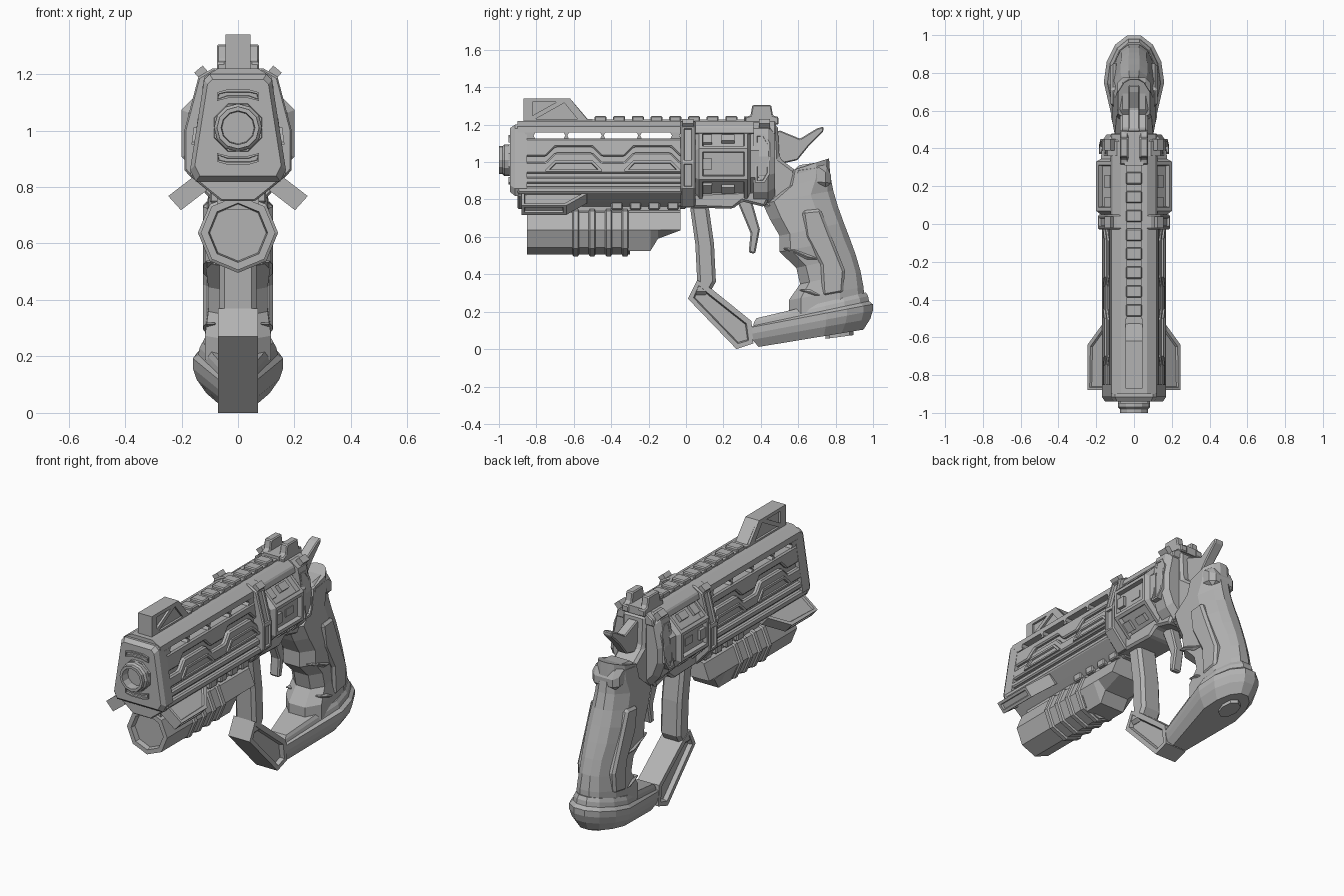
import bpy, bmesh
from math import sin, cos, pi

cube = bpy.data.objects.get("Cube")
if cube:
    bpy.data.objects.remove(cube)

grey = bpy.data.materials.new("gunmetal_grey")
grey.use_nodes = True
grey.diffuse_color = (.45, .45, .45, 1)
grey.node_tree.nodes["Principled BSDF"].inputs["Base Color"].default_value = grey.diffuse_color


def solid(name, rings, bevel=0, panel_faces=None, border=.015, depth=.012, mirror=False):
    """Loft closed rings of points; faces whose normal passes panel_faces get a sunken panel."""
    bm = bmesh.new()
    loops = [[bm.verts.new(point) for point in ring] for ring in rings]
    for ring, following in zip(loops, loops[1:]):
        for i in range(len(ring)):
            bm.faces.new((ring[i - 1], ring[i], following[i], following[i - 1]))
    bm.faces.new(loops[0])
    bm.faces.new(loops[-1])
    bmesh.ops.recalc_face_normals(bm, faces=bm.faces)
    if panel_faces:
        bm.normal_update()
        faces = [face for face in bm.faces if panel_faces(face.normal)]
        bmesh.ops.inset_individual(bm, faces=faces, thickness=border)
        bmesh.ops.inset_individual(bm, faces=faces, thickness=border / 4, depth=-depth)
    mesh = bpy.data.meshes.new(name)
    bm.to_mesh(mesh)
    bm.free()
    mesh.materials.append(grey)
    part = bpy.data.objects.new(name, mesh)
    bpy.context.collection.objects.link(part)
    if mirror:
        part.modifiers.new("Mirror", 'MIRROR').use_mirror_merge = False
    if bevel:
        chamfer = part.modifiers.new("Bevel", 'BEVEL')
        chamfer.width, chamfer.segments, chamfer.angle_limit = bevel, 1, .6


def sideways(normal):
    return abs(normal.x) > .9


def around(normal):
    return abs(normal.y) < .1


def both_sides(half):
    """Complete a half outline by mirroring its first coordinate."""
    return half + [(-across, other) for across, other in reversed(half)]


def slab(name, outline, half_width, inner=None, **options):
    """Side outline (y, z) given thickness across x; with inner it is a mirrored pair."""
    start = -half_width if inner is None else inner
    rings = [[(x, y, z) for y, z in outline] for x in (start, half_width)]
    solid(name, rings, mirror=inner is not None, **options)


def box(front, back, low, high):
    return [(front, low), (back, low), (back, high), (front, high)]


def ribbon(spine, half):
    """Outline of constant width along y, following a spine of (y, z) points."""
    return [(y - half, z) for y, z in spine] + [(y + half, z) for y, z in reversed(spine)]


def bar(name, half, front, back, taper_front=0, taper_back=0, **options):
    """Half section (x, z) run along y, with optional chamfered ends."""
    section = both_sides(half)
    middle = sum(z for x, z in section) / len(section)
    stations = [(front, 1 - taper_front), (front + taper_front / 4, 1),
                (back - taper_back / 4, 1), (back, 1 - taper_back)]
    if not taper_front:
        stations.pop(0)
    if not taper_back:
        stations.pop()
    solid(name, [[(x * s, y, middle + (z - middle) * s) for x, z in section] for y, s in stations], **options)


def tube(name, sides, height, stations, turn=0, **options):
    """Faceted round body along y; stations are (y, radius)."""
    angles = [2 * pi * i / sides + turn for i in range(sides)]
    solid(name, [[(r * cos(a), y, height + r * sin(a)) for a in angles] for y, r in stations], **options)


def barrel_half(z):
    return .165 - .13 * (z - .84)


def side_plate(name, outline, proud=0, bevel=.008, **options):
    """Plate lying on the sloping barrel side, on both sides."""
    rings = [[(barrel_half(z) + x, y, z) for y, z in outline] for x in (-.035, proud)]
    solid(name, rings, bevel=bevel, mirror=True, **options)


# Barrel core, top cover, collar and underside
front, back = -.9, 0
vent_low, vent_high = 1.125, 1.158
core = [(barrel_half(z) - .02, z) for z in (vent_low, .84)]
bar("barrel_core", core, front, back)
bar("barrel_top", [(.07, 1.22), (.12, 1.19), (barrel_half(vent_high), vent_high)], front, back)
bar("front_collar", [(.1, 1.2), (.12, 1.18), (.17, .86), (.15, .82)], front - .04, front + .05, taper_front=.1)
bar("barrel_underside", [(.16, .87), (.17, .84), (.11, .79), (.06, .75)], front, back, bevel=.006)

# Pillars between the long vent slots
for k in range(5):
    middle = -.835 + .195 * k
    half = .005 if 0 < k < 4 else .02
    flare = [(half + .009, vent_low), (half, (vent_low + vent_high) / 2), (half + .009, vent_high)]
    slab("vent_pillar", [(middle + y, z) for y, z in both_sides(flare)], half_width=.125)

# Layered side armour with stepped edges
hump_centers = (-.6, -.18)
rise, reach = .05, .1


def stepped_edge(low):
    edge = [(front, low)]
    for center in hump_centers:
        start, end = center - reach, center + reach
        edge += [(start - rise, low), (start, low + rise), (end, low + rise), (end + rise, low)]
    return edge


side_plate("upper_side_plate", stepped_edge(1.03) + [(back, 1.03), (back, vent_low), (front, vent_low)])
side_plate("middle_side_plate", stepped_edge(1) + [(back, 1), (back, .94), (front, .94)], proud=.004)
for center in hump_centers:
    start, end = center - reach, center + reach
    outline = [(start - rise, .95), (start - rise, .96), (start, .96 + rise),
               (end, .96 + rise), (end + rise, .96), (end + rise, .95)]
    side_plate("side_panel", outline, proud=.014, bevel=0, panel_faces=sideways)
for name, low in (("lower_side_rail", .885), ("bottom_side_rail", .835)):
    side_plate(name, box(front, back, low, low + .035), proud=.005)

# Muzzle with hollow bore and front chevrons
bore = 1.01
tube("muzzle", 12, bore, [(front, .085), (-.97, .085), (-.98, .075), (-1, .075), (-1, .06), (-.93, .056)])
tube("muzzle_collar", 8, bore, [(front, .1), (front - .05, .09)], turn=pi / 8)
for name, height, way in (("upper_chevron", 1.125, 1), ("lower_chevron", .9, -1)):
    half = [(.04, .02), (.075, .01), (.075, -.02), (.035, -.01)]
    bar(name, [(x, height + way * z) for x, z in half], front, front - .05,
        panel_faces=lambda normal: normal.y < -.9, border=.008)

# Front sight: thin core inside a frame of struts
sight_front, sight_low, sight_high = -.87, 1.2, 1.34
slab("sight_core", [(sight_front, sight_low), (sight_front, sight_high), (-.62, sight_high), (-.5, sight_low)],
     half_width=.032)
for spine in ([(-.845, sight_low), (-.845, sight_high)],
              [(-.83, 1.23), (-.66, 1.325)],
              [(-.53, sight_low), (-.645, sight_high)]):
    slab("sight_strut", ribbon(spine, half=.025), half_width=.045)
slab("sight_top", box(sight_front, -.62, sight_high - .02, sight_high), half_width=.045)
slab("sight_base", box(sight_front, -.5, sight_low, sight_low + .03), half_width=.045)

# Toothed rail and notched rear sight
slab("top_rail", box(-.5, .33, 1.2, 1.228), half_width=.04)
for k in range(8):
    tooth = -.49 + .1 * k
    slab("rail_tooth", box(tooth, tooth + .065, 1.2, 1.246), half_width=.042, bevel=.006)
notch = [(.09, 1.2), (.09, 1.24), (.06, 1.25), (.05, 1.305)]
slab("rear_sight_post", [(.405 + y, z) for y, z in both_sides(notch)], half_width=.075, inner=.03, bevel=.006)
slab("rear_sight_base", box(.31, .49, 1.2, 1.245), half_width=.05)

# Swept side fins under the muzzle
fin = [(.1, -.88), (.23, -.88), (.23, -.64), (.15, -.53), (.1, -.53)]
solid("side_fin", [[(x + shift, y, .945 - .77 * x + drop) for x, y in fin] for shift, drop in ((.017, 0), (-.028, -.05))],
      mirror=True, panel_faces=lambda normal: abs(normal.z) > .6, border=.022)

# Under-barrel unit with ribs, sloping tail and mount
axis, radius = .638, .132
tube("under_barrel", 8, axis, [(-.82, .1), (-.85, .105), (-.85, radius), (-.3, radius)])
rib = both_sides([(.018, radius), (.012, radius + .01)])
for k in range(4):
    middle = -.59 + .088 * k
    tube("under_barrel_rib", 8, axis, [(middle + y, r) for y, r in rib])
tail_rings = []
for y, low in ((-.31, .525), (-.19, .525), (-.15, .59), (-.03, .635)):
    half = [(.05, .755), (.095, .73), (radius, axis), (.08, low)]
    tail_rings.append([(x, y, z) for x, z in both_sides(half)])
solid("under_barrel_tail", tail_rings)
slab("under_mount", box(-.83, -.03, .72, .78), half_width=.075)
for k in range(4):
    tooth = -.4 + .1 * k
    slab("mount_tooth", box(tooth, tooth + .06, .745, .79), half_width=.1, bevel=.006)

# Band between barrel and drum, with corner lugs
bar("frame_band", [(.09, 1.22), (.14, 1.19), (.19, 1), (.19, .86), (.1, .76)], -.03, .05,
    taper_front=.03, taper_back=.03, panel_faces=sideways)
for middle in (.01, .42):
    lug = [(.09, 1.19), (.125, 1.23), (.155, 1.205), (.12, 1.165)]
    solid("corner_lug", [[(x, middle + y, z) for x, z in lug] for y in (-.03, .03)], mirror=True)

# Drum with fluted faces and raised keys
drum_axis = .99
tube("drum", 8, drum_axis, [(.05, .19), (.07, .217), (.33, .217), (.345, .19), (.39, .185)], turn=pi / 8,
     panel_faces=around, border=.026, depth=.025)
for k in range(8):
    c, s = cos(k * pi / 4), sin(k * pi / 4)
    for start, length, half, top in ((.09, .05, .03, .193), (.19, .07, .022, .2 if k % 2 else .18)):
        key = [(.15, -half), (top, -half), (top, half), (.15, half)]
        solid("drum_key", [[(out * c - side * s, y, drum_axis + out * s + side * c) for out, side in key]
                           for y in (start, start + length)])

# Frame around the drum
bar("top_strap", [(.07, 1.22), (.115, 1.19), (.125, 1.15)], .03, .48, bevel=.006)
slab("bottom_strap", [(-.05, .83), (-.05, .76), (.25, .75), (.3, .79), (.42, .76), (.47, .85)], half_width=.1, bevel=.012)
bar("rear_shield", [(.09, 1.215), (.14, 1.18), (.17, 1.03), (.17, .93), (.135, .84), (.08, .78)], .36, .475, taper_back=.15)
side_plate("shield_cheek", [(.37, .89), (.42, .89), (.45, .94), (.45, 1.1), (.42, 1.15), (.37, 1.15)],
           proud=.026, bevel=0, panel_faces=sideways)
slab("back_frame", [(.44, 1.2), (.49, 1.2), (.5, 1.02), (.58, .96), (.62, .85), (.5, .72), (.41, .77)],
     half_width=.075, bevel=.015)

# Hammer and trigger
slab("hammer", [(.46, 1.15), (.5, 1.17), (.61, 1.125), (.7, 1.18), (.735, 1.19), (.735, 1.165), (.66, 1.09),
                (.595, 1.01), (.46, .98)], half_width=.03, bevel=.006)
slab("trigger", [(.27, .8), (.35, .8), (.395, .64), (.37, .51), (.335, .515), (.345, .62)], half_width=.03, bevel=.008)

# Grip lofted through finger grooves down into the pommel
section = both_sides([(.25, 1), (.62, .92), (1, .68), (1, .16), (.45, 0)])
grip_rings = []
for k, grip_front in enumerate((.55, .53, .41, .45, .5, .5, .59, .61, .55, .55)):
    low = .95 - .086 * k
    grip_back = .86 - .095 * cos(pi * k / 9)
    half = .085 + .032 * min(1, k / 4) - .012 * (k in (6, 7))
    grip_rings.append([(x * half, grip_front + (grip_back - grip_front) * u, low + .07 * u) for x, u in section])
solid("grip", grip_rings)

# Side panel, knuckle ridges and rounded cap of the grip
slab("grip_panel", [(.62, .74), (.72, .75), (.77, .62), (.85, .42), (.84, .3), (.73, .28), (.72, .45), (.64, .6)],
     half_width=.124, inner=.08, bevel=.014)
for spine in ([(.545, .54), (.68, .48)], [(.63, .32), (.72, .28)]):
    slab("knuckle_ridge", ribbon(spine, half=.035), half_width=.122, inner=.07, bevel=.012)
slab("grip_cap", [(.55, .88), (.775, .86), (.775, .96), (.72, 1), (.58, .98)], half_width=.088, bevel=.028)

# Pommel in tilted layers with a base bolt
arc = [k * pi / 7 for k in range(4)]
plan = both_sides([(.065, .34)] + [(.16 * cos(a), .75 + .255 * sin(a)) for a in arc])
pommel_rings = []
for scale, low, slope in ((.78, .165, .21), (.85, .145, .21), (.88, .125, .2), (1, .115, .19),
                          (1, .08, .19), (.92, .05, .17), (.7, .012, .14)):
    pommel_rings.append([(x * scale, y * (1 + scale) / 2 + (1 - scale) / 3, low + slope * (y - .34)) for x, y in plan])
solid("pommel", pommel_rings)
angles = [k * pi / 4 for k in range(8)]
solid("pommel_bolt", [[(.05 * cos(a), .82 + .075 * sin(a), z + .01 * sin(a)) for a in angles] for z in (.065, .12)])

# Trigger guard post and angled link
spine = [(.07, .77), (.1, .56), (.11, .36), (.07, .29)]
slab("guard_post", ribbon(spine, half=.05), half_width=.066, bevel=.018)
slab("guard_link", [(.01, .27), (.27, 0), (.36, .03), (.35, .15), (.14, .32), (.06, .37)], half_width=.07,
     panel_faces=sideways, border=.03, depth=.025)
